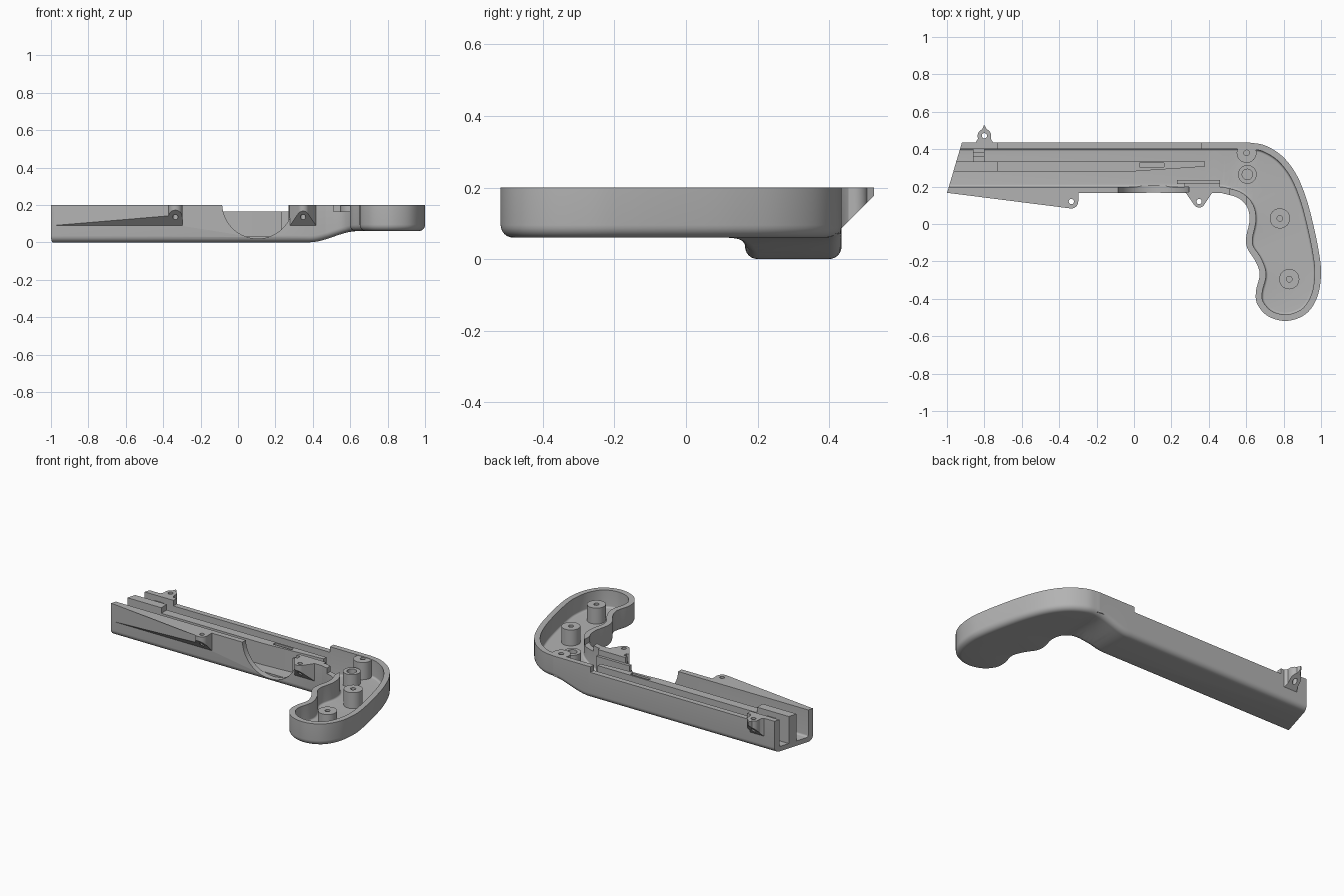
import bpy, bmesh, math
from mathutils import Vector

if "Cube" in bpy.data.objects:
    bpy.data.objects.remove(bpy.data.objects["Cube"], do_unlink=True)

grey = bpy.data.materials.new("matte_grey")
grey.use_nodes = True
grey.diffuse_color = (0.45, 0.45, 0.45, 1)
grey.node_tree.nodes["Principled BSDF"].inputs["Base Color"].default_value = grey.diffuse_color

TOP, WALL, RAISE = 0.2, 0.034, 0.06


def finish(bm, name):
    bmesh.ops.recalc_face_normals(bm, faces=bm.faces)
    mesh = bpy.data.meshes.new(name)
    bm.to_mesh(mesh)
    bm.free()
    mesh.materials.append(grey)
    obj = bpy.data.objects.new(name, mesh)
    bpy.context.collection.objects.link(obj)
    return obj


def loft(rings):
    """Closed solid through equal-length rings of points."""
    bm = bmesh.new()
    rows = [[bm.verts.new(p) for p in ring] for ring in rings]
    for a, b in zip(rows, rows[1:]):
        for i in range(len(a)):
            j = (i + 1) % len(a)
            bm.faces.new((a[i], a[j], b[j], b[i]))
    caps = [bm.faces.new(rows[0]), bm.faces.new(rows[-1])]
    bmesh.ops.triangulate(bm, faces=caps)
    return bm


def slice_off(bm, point, normal):
    """Remove everything on the normal's side of a plane and cap the cut."""
    geom = bm.verts[:] + bm.edges[:] + bm.faces[:]
    cut = bmesh.ops.bisect_plane(bm, geom=geom, plane_co=point, plane_no=normal, clear_outer=True)
    edges = [e for e in cut["geom_cut"] if isinstance(e, bmesh.types.BMEdge)]
    bmesh.ops.holes_fill(bm, edges=edges)


def prism(name, outline, z0, z1, cut=None):
    bm = loft([[(x, y, z) for x, y in outline] for z in (z0, z1)])
    if cut:
        slice_off(bm, *cut)
    return finish(bm, name)


def box(name, x0, x1, y0, y1, z0, z1):
    return prism(name, [(x0, y0), (x1, y0), (x1, y1), (x0, y1)], z0, z1)


def arc(cx, cy, r, a0, a1, n=16):
    angles = [math.radians(a0 + (a1 - a0) * i / n) for i in range(n + 1)]
    return [(cx + r * math.cos(a), cy + r * math.sin(a)) for a in angles]


def disc(cx, cy, r):
    return arc(cx, cy, r, 0, 360 - 360 / 32, 31)


def carve(obj, *cutters):
    for cutter in cutters:
        mod = obj.modifiers.new("cut", 'BOOLEAN')
        mod.operation, mod.solver, mod.object = 'DIFFERENCE', 'EXACT', cutter
    bpy.context.view_layer.update()
    graph = bpy.context.evaluated_depsgraph_get()
    mesh = bpy.data.meshes.new_from_object(obj.evaluated_get(graph))
    obj.modifiers.clear()
    obj.data = mesh
    for cutter in cutters:
        bpy.data.objects.remove(cutter, do_unlink=True)


def spline(points, steps=7):
    """Catmull-Rom curve through the points, end points included."""
    p = [Vector(q) for q in points]
    p = [p[0] * 2 - p[1]] + p + [p[-1] * 2 - p[-2]]
    out = []
    for a, b, c, d in zip(p, p[1:], p[2:], p[3:]):
        for i in range(steps):
            t = i / steps
            out.append(0.5 * (2 * b + (c - a) * t + (2 * a - 5 * b + 4 * c - d) * t * t
                              + (3 * b - a - 3 * c + d) * t ** 3))
    return out + [p[-2]]


def inset(outline, dist):
    """Offset a clockwise outline inwards."""
    out, n = [], len(outline)
    for i, q in enumerate(outline):
        u = (q - outline[i - 1]).normalized()
        v = (outline[(i + 1) % n] - q).normalized()
        normal = (Vector((u.y, -u.x)) + Vector((v.y, -v.x))).normalized()
        out.append(q + normal * dist / max(0.5, normal.dot(Vector((u.y, -u.x)))))
    return out


def ramp(x):
    t = min(1, max(0, (x - 0.38) / 0.26))
    return RAISE * t * t * (3 - 2 * t)


def shell_solid(name, offset, floor, top, radius, end_cut):
    """Barrel and grip solid with a rounded bottom edge and a raised grip."""
    rings = []
    for i in range(7):
        a = math.pi / 2 * i / 6
        ring = inset(OUTLINE, offset + radius * (1 - math.sin(a)))
        rings.append([(p.x, p.y, floor + radius * (1 - math.cos(a))) for p in ring])
    rings.append([(p.x, p.y, top) for p in inset(OUTLINE, offset)])
    bm = loft(rings)
    for i in range(13):
        bmesh.ops.bisect_plane(bm, geom=bm.verts[:] + bm.edges[:] + bm.faces[:],
                               plane_co=(0.38 + 0.26 * i / 12, 0, 0), plane_no=(1, 0, 0))
    for v in bm.verts:
        if v.co.z < 0.1:
            v.co.z += ramp(v.co.x)
    if end_cut:
        slice_off(bm, (-1, 0.165, 0), (-0.27, 0.08, 0))
    return finish(bm, name)


# Side outline of barrel and grip, running past the muzzle
GRIP = [(0.62, 0.435), (0.70, 0.42), (0.79, 0.365), (0.865, 0.27), (0.92, 0.14), (0.96, -0.01),
        (0.99, -0.16), (1.0, -0.27), (0.98, -0.39), (0.92, -0.48), (0.82, -0.518), (0.72, -0.495),
        (0.66, -0.43), (0.652, -0.36), (0.672, -0.27), (0.65, -0.2), (0.606, -0.13), (0.6, -0.07),
        (0.618, 0.02), (0.605, 0.09), (0.555, 0.14), (0.47, 0.165)]
OUTLINE = [Vector((-1.3, 0.165)), Vector((-1.3, 0.435))] + spline(GRIP)

# Hollow shell
body = shell_solid("half_shell_body", 0, 0, TOP, 0.035, True)
cavity = shell_solid("cavity_cutter", WALL, 0.03, 0.3, 0.012, False)
carve(body, cavity)

# Finger scoop in the front wall, lowered back wall and slot by the grip
bm = loft([[(x, y, z) for x, z in arc(0.105, 0.21, 0.19, 0, 354, 59)] for y in (0.1, 0.205)])
scoop = finish(bm, "scoop_cutter")
carve(body, scoop,
      box("back_wall_cutter", -0.73, 0.36, 0.37, 0.5, 0.165, 0.3),
      box("slot_cutter", 0.51, 0.6, 0.06, 0.2, 0.165, 0.3))

# Long middle rail, with a taller muzzle end and a small slot on top
rail = prism("middle_rail", [(-0.966, 0.28), (-0.02, 0.28), (0.38, 0.307), (0.38, 0.335),
                             (-0.95, 0.335)], 0.02, 0.165)
carve(rail, box("rail_slot_cutter", 0.03, 0.16, 0.305, 0.325, 0.14, 0.3))
prism("rail_muzzle_block", [(-0.966, 0.28), (-0.73, 0.28), (-0.73, 0.335), (-0.95, 0.335)], 0.16, TOP)

# Stop block across the rear channel
stop = box("channel_stop", -0.86, -0.8, 0.33, 0.405, 0.02, 0.165)
carve(stop, box("stop_slot_cutter", -0.9, -0.75, 0.36, 0.383, 0.08, 0.3))

# Bracket behind the front wall
box("bracket_plate", 0.27, 0.46, 0.198, 0.218, 0.02, TOP)
box("bracket_ledge", 0.23, 0.46, 0.215, 0.235, 0.02, 0.165)

# Lugs with sloped undersides and pin holes
front_cut = ((0, 0.165, 0.09), (0, -1, -1))
back_cut = ((0, 0.433, 0.085), (0, 1, -1))
lugs = [
    ("front_wedge_lug", [(-0.985, 0.17), (-0.985, 0.165)] + arc(-0.335, 0.12, 0.037, 190, 360)
     + [(-0.298, 0.17)], front_cut, (-0.335, 0.12)),
    ("trigger_side_lug", [(0.275, 0.17)] + arc(0.348, 0.12, 0.032, 215, 325) + [(0.42, 0.17)],
     front_cut, (0.348, 0.12)),
    ("back_sight_lug", [(-0.74, 0.425), (-0.755, 0.438), (-0.765, 0.455)]
     + arc(-0.8, 0.472, 0.036, 0, 70, 8) + [(-0.797, 0.526), (-0.803, 0.526)]
     + arc(-0.8, 0.472, 0.036, 110, 180, 8) + [(-0.835, 0.455), (-0.845, 0.438), (-0.86, 0.425)],
     back_cut, (-0.8, 0.472)),
]
for name, outline, cut, hole in lugs:
    lug = prism(name, outline, 0.05, TOP, cut)
    carve(lug, prism("pin_cutter", disc(*hole, 0.014), 0, 0.3))

# Screw posts
posts = [("lower_grip_post", 0.83, -0.295, 0.054, 0.015, 0.19),
         ("upper_grip_post", 0.78, 0.03, 0.054, 0.015, 0.19),
         ("corner_post", 0.602, 0.38, 0.053, 0.015, 0.198),
         ("pivot_post", 0.606, 0.265, 0.05, 0.028, 0.165)]
for name, x, y, r, hole, height in posts:
    post = prism(name, disc(x, y, r), 0.07, height)
    carve(post, prism("screw_cutter", disc(x, y, hole), 0.1, 0.3))

# Smooth curved walls, keep edges crisp
bpy.ops.object.select_all(action='DESELECT')
for obj in bpy.context.collection.objects:
    if obj.type == 'MESH' and grey.name in obj.data.materials:
        obj.select_set(True)
        bpy.context.view_layer.objects.active = obj
bpy.ops.object.shade_smooth_by_angle(angle=math.radians(30))
